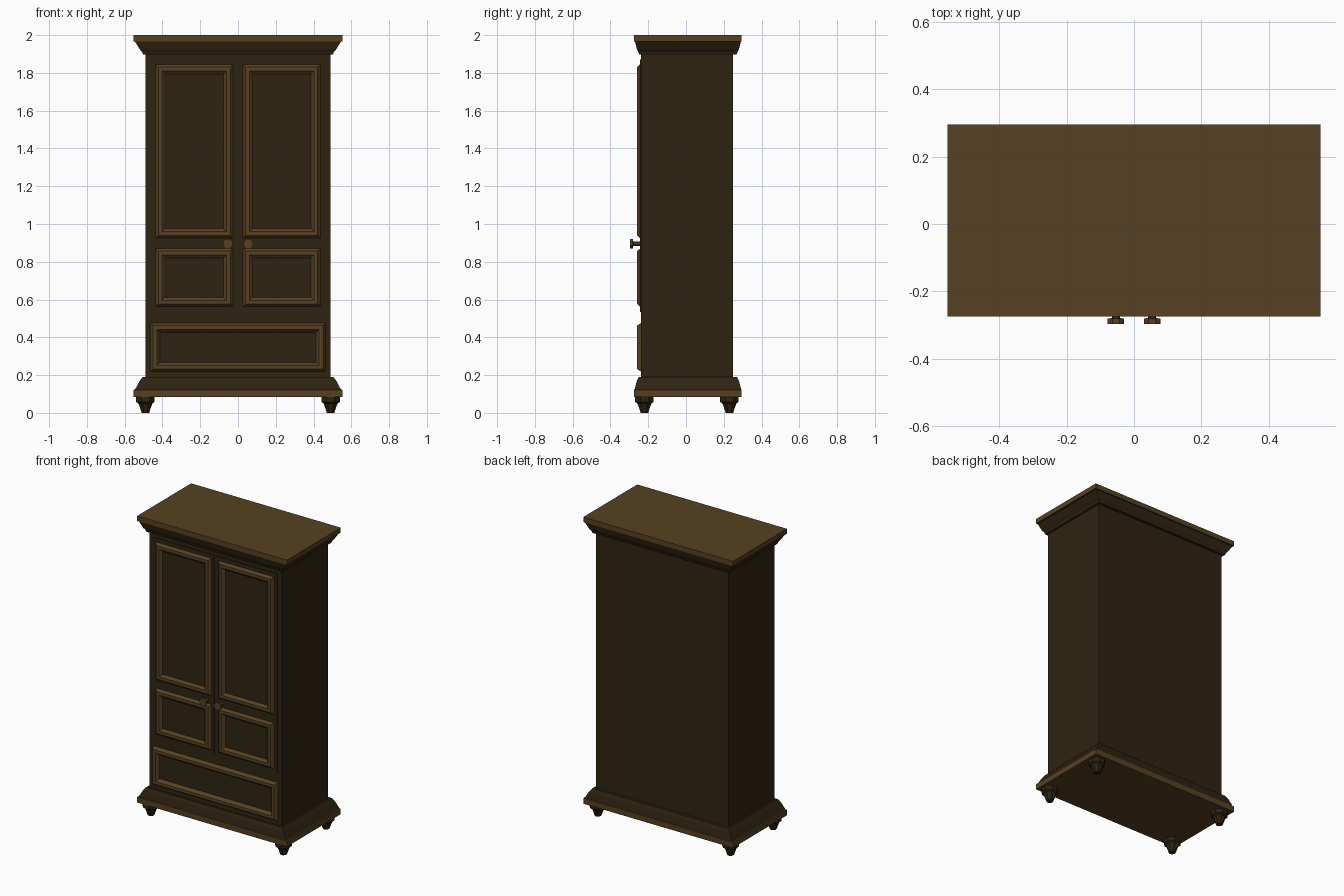
import bpy, bmesh, math
from mathutils import Matrix, Vector

cube = bpy.data.objects.get("Cube")
if cube:
    bpy.data.objects.remove(cube, do_unlink=True)


def material(name, rgb):
    mat = bpy.data.materials.new(name)
    mat.use_nodes = True
    colour = (*rgb, 1)
    mat.diffuse_color = colour
    mat.node_tree.nodes["Principled BSDF"].inputs["Base Color"].default_value = colour
    return mat


DARK = material("dark walnut", (0.028, 0.017, 0.0058))
LIGHT = material("light walnut", (0.094, 0.053, 0.0165))


def finish(name, bm, mats):
    bmesh.ops.recalc_face_normals(bm, faces=bm.faces)
    mesh = bpy.data.meshes.new(name)
    bm.to_mesh(mesh)
    bm.free()
    for mat in mats:
        mesh.materials.append(mat)
    obj = bpy.data.objects.new(name, mesh)
    bpy.context.collection.objects.link(obj)
    return obj


def loft(bm, rings):
    """Skin matching rings of points and cap both ends."""
    loops = [[bm.verts.new(p) for p in ring] for ring in rings]
    for a, b in zip(loops, loops[1:]):
        for i in range(len(a)):
            j = (i + 1) % len(a)
            bm.faces.new((a[i], a[j], b[j], b[i]))
    bm.faces.new(loops[0])
    bm.faces.new(loops[-1])


def rect(hx, hy, z, cy):
    return [(-hx, cy - hy, z), (hx, cy - hy, z), (hx, cy + hy, z), (-hx, cy + hy, z)]


def moulding(name, profile, cy, is_light):
    """Rectangular moulding; faces passing the rule take the light colour."""
    bm = bmesh.new()
    loft(bm, [rect(hx, hy, z, cy) for hx, hy, z in profile])
    for face in bm.faces:
        face.material_index = int(is_light(face.calc_center_median().z))
    return finish(name, bm, [DARK, LIGHT])


def turned(name, profile, location, mat, rotation=Matrix()):
    """Eight-sided turned part from (radius, height) pairs."""
    bm = bmesh.new()
    angles = [math.pi / 4 * (i + 0.5) for i in range(8)]
    k = 1 / math.cos(math.pi / 8)
    loft(bm, [[(r * k * math.cos(a), r * k * math.sin(a), z) for a in angles]
              for r, z in profile])
    bm.transform(Matrix.Translation(Vector(location)) @ rotation)
    return finish(name, bm, [mat])


def box(name, x0, x1, y0, y1, z0, z1):
    bm = bmesh.new()
    loft(bm, [[(x0, y0, z), (x1, y0, z), (x1, y1, z), (x0, y1, z)] for z in (z0, z1)])
    return finish(name, bm, [DARK])


def panel_frame(name, x0, x1, z0, z1, back):
    """Raised frame: sloped outside, flat ridge, sloped inside, dark field."""
    bm = bmesh.new()
    steps = [(0, back), (0.014, -0.259), (0.034, -0.259), (0.05, back - 0.001)]
    rings = [[(x0 + d, y, z0 + d), (x1 - d, y, z0 + d),
              (x1 - d, y, z1 - d), (x0 + d, y, z1 - d)] for d, y in steps]
    loft(bm, rings)
    for face in bm.faces:
        face.material_index = 1
    bm.faces.ensure_lookup_table()
    bm.faces[-1].material_index = 0
    return finish(name, bm, [DARK, LIGHT])


# Carcass
box("carcass", -0.49, 0.49, -0.237, 0.25, 0.15, 1.94)

# Crown and plinth
moulding("crown", [(0.503, 0.258, 1.897), (0.507, 0.262, 1.91), (0.52, 0.27, 1.925),
                   (0.545, 0.28, 1.965), (0.553, 0.285, 1.967), (0.553, 0.285, 2.0)],
         0.01, lambda z: z > 1.97)
moulding("plinth", [(0.553, 0.285, 0.085), (0.553, 0.285, 0.122), (0.545, 0.282, 0.124),
                    (0.52, 0.27, 0.17), (0.505, 0.26, 0.19)],
         0.01, lambda z: z < 0.123)

# Doors with their frames and knobs
forward = Matrix.Rotation(math.pi / 2, 4, "X")
for side, s in (("right", -1), ("left", 1)):
    xs = sorted((s * 0.006, s * 0.458))
    box(side + "_door", *xs, -0.243, -0.23, 0.535, 1.87)
    xs = sorted((s * 0.027, s * 0.436))
    panel_frame(side + "_upper_frame", *xs, 0.925, 1.845, -0.243)
    panel_frame(side + "_lower_frame", *xs, 0.562, 0.87, -0.243)
    turned(side + "_knob",
           [(0.012, 0), (0.012, 0.043), (0.025, 0.045), (0.025, 0.06)],
           (s * 0.054, -0.236, 0.896), LIGHT, forward)

# Drawer
panel_frame("drawer_front", -0.463, 0.463, 0.218, 0.476, -0.238)

# Feet
foot = [(0.02, 0), (0.028, 0.025), (0.037, 0.05), (0.049, 0.058), (0.049, 0.088)]
for side, x in (("right", -0.49), ("left", 0.49)):
    for end, y in (("front", -0.22), ("back", 0.23)):
        turned(f"{end}_{side}_foot", foot, (x, y, 0), DARK)
